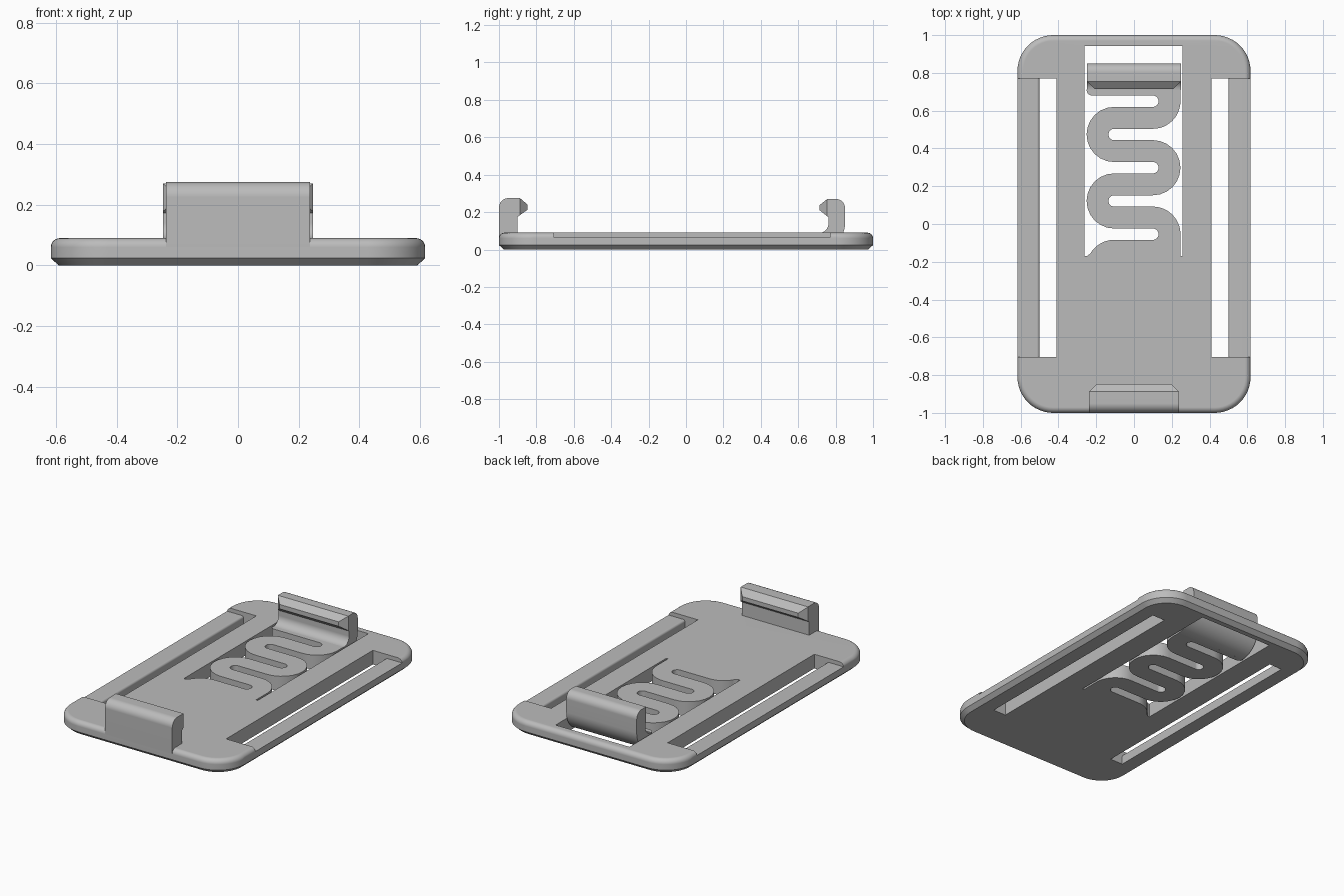
import bpy, bmesh
from math import sin, cos, pi, radians
from mathutils import Vector

cube = bpy.data.objects.get("Cube")
if cube:
    bpy.data.objects.remove(cube, do_unlink=True)

grey = bpy.data.materials.new("plain_grey")
grey.use_nodes = True
grey.diffuse_color = (0.5, 0.5, 0.5, 1)
grey.node_tree.nodes["Principled BSDF"].inputs["Base Color"].default_value = (0.5, 0.5, 0.5, 1)

THICK = 0.09
HALF_X = 0.617


def arc(cx, cy, r, a0, a1, steps=12):
    """Points on an arc, angles in degrees."""
    angles = [radians(a0 + (a1 - a0) * i / steps) for i in range(steps + 1)]
    return [(cx + r * cos(a), cy + r * sin(a)) for a in angles]


def add_prism(bm, points, axis, lo, hi):
    """Extrude a closed 2D outline along an axis; returns its vertices."""
    place = {"x": lambda p, h: (h, p[0], p[1]),
             "y": lambda p, h: (p[0], h, p[1]),
             "z": lambda p, h: (p[0], p[1], h)}[axis]
    a = [bm.verts.new(place(p, lo)) for p in points]
    b = [bm.verts.new(place(p, hi)) for p in points]
    bm.faces.new(a)
    bm.faces.new(b[::-1])
    n = len(points)
    for i in range(n):
        j = (i + 1) % n
        bm.faces.new((a[j], a[i], b[i], b[j]))


def finish(bm, name):
    bmesh.ops.recalc_face_normals(bm, faces=bm.faces)
    mesh = bpy.data.meshes.new(name)
    bm.to_mesh(mesh)
    bm.free()
    mesh.materials.append(grey)
    obj = bpy.data.objects.new(name, mesh)
    bpy.context.collection.objects.link(obj)
    return obj


def activate(obj):
    bpy.ops.object.select_all(action="DESELECT")
    obj.select_set(True)
    bpy.context.view_layer.objects.active = obj


def prism(name, points, axis, lo, hi):
    bm = bmesh.new()
    add_prism(bm, points, axis, lo, hi)
    return finish(bm, name)


def cut(obj, cutter):
    cutter.hide_render = True
    mod = obj.modifiers.new("cut", "BOOLEAN")
    mod.operation = "DIFFERENCE"
    mod.solver = "EXACT"
    mod.object = cutter
    activate(obj)
    bpy.ops.object.modifier_apply(modifier=mod.name)
    bpy.data.objects.remove(cutter, do_unlink=True)


def rounded_rect(inset):
    r = 0.19 - inset
    x, y = HALF_X - 0.19, 1 - 0.19
    return (arc(x, y, r, 0, 90) + arc(-x, y, r, 90, 180)
            + arc(-x, -y, r, 180, 270) + arc(x, -y, r, 270, 360))


# Base plate: chamfered below, rounded above
layers = [(0, 0.026), (0.024, 0)]
layers += [(z, 0.03 - c) for c, z in arc(0, 0.06, 0.03, 0, 90, 6)]
bm = bmesh.new()
rings = [[bm.verts.new((x, y, z)) for x, y in rounded_rect(inset)] for z, inset in layers]
for low, high in zip(rings, rings[1:]):
    for i in range(len(low)):
        j = (i + 1) % len(low)
        bm.faces.new((low[i], low[j], high[j], high[i]))
bm.faces.new(rings[0][::-1])
bm.faces.new(rings[-1])
plate = finish(bm, "base_plate")

# Window around the spring
cut(plate, prism("window_cutter", [(-0.262, -0.17), (0.258, -0.17), (0.258, 0.942), (-0.262, 0.942)],
                 "z", -0.1, 0.2))

# Strap slots, leaving lowered side bars with a rounded inner edge
slot = [(0.41, -0.1), (0.5, -0.1)] + arc(0.514, 0.051, 0.014, 180, 90, 6)
slot += [(0.7, 0.065), (0.7, 0.2), (0.41, 0.2)]
for side in (1, -1):
    cut(plate, prism("slot_cutter", [(side * x, z) for x, z in slot], "y", -0.705, 0.77))

# Serpentine spring outline: right edge upwards, then left edge downwards
LEFT, RIGHT = -0.105, 0.1
OUT, GAP, PITCH = 0.146, 0.03, 0.176
turn = [-0.054 + PITCH * i for i in range(5)]
outline = [(0.246, -0.17)] + arc(RIGHT, turn[0], OUT, 0, 90)
outline += arc(LEFT, turn[1], GAP, 270, 90)
outline += arc(RIGHT, turn[2], OUT, -90, 90)
outline += arc(LEFT, turn[3], GAP, 270, 90)
outline += arc(RIGHT, turn[4], OUT, -90, 0)
outline += [(0.246, 0.711), (-0.251, 0.711)]
outline += arc(-0.221, turn[4] + GAP + 0.03, 0.03, 182, 270, 6)
for i in (4, 2):
    outline += arc(RIGHT, turn[i], GAP, 90, -90)
    outline += arc(LEFT, turn[i - 1], OUT, 90, 270)
outline += arc(RIGHT, turn[0], GAP, 90, -90)
outline += arc(LEFT, turn[0] - GAP - OUT, OUT, 90, 150)
outline += [(-0.25, -0.17)]
spring = prism("serpentine_spring", outline, "z", 0, THICK)


def hook(name, stem, tip, half, tip_y, facing):
    """Hook with a tapered nose; facing is the y direction of the nose."""
    bm = bmesh.new()
    add_prism(bm, tip, "x", -half, half)
    bmesh.ops.recalc_face_normals(bm, faces=bm.faces)
    for side in (1, -1):
        bmesh.ops.bisect_plane(bm, geom=bm.verts[:] + bm.edges[:] + bm.faces[:],
                               plane_co=(side * (half - 0.04), tip_y, 0),
                               plane_no=Vector((side, facing, 0)).normalized(), clear_outer=True)
        bmesh.ops.holes_fill(bm, edges=bm.edges[:])
    add_prism(bm, stem, "x", -half, half)
    return finish(bm, name)


# Fixed front hook
front_stem = [(-0.9, 0.06), (-0.9, 0.275)] + arc(-0.95, 0.225, 0.05, 90, 180, 6) + [(-1, 0.06)]
front_tip = [(-0.9, 0.175), (-0.9, 0.275), (-0.888, 0.275), (-0.847, 0.24), (-0.847, 0.213)]
front_hook = hook("front_hook", front_stem, front_tip, 0.237, -0.847, 1)

# Sprung back hook, bending up from the spring
back_stem = arc(0.71, 0.14, 0.14, -90, 0) + arc(0.803, 0.223, 0.047, 0, 90, 6)
back_stem += [(0.762, 0.27)] + arc(0.71, 0.14, 0.052, 0, -90, 8)
back_tip = [(0.762, 0.172), (0.762, 0.27), (0.755, 0.27), (0.715, 0.238), (0.715, 0.21)]
back_hook = hook("back_hook", back_stem, back_tip, 0.248, 0.715, -1)

# Smooth the rounded surfaces, keep flats flat
for obj in (plate, spring, front_hook, back_hook):
    activate(obj)
    bpy.ops.object.shade_smooth_by_angle(angle=radians(24))
    mod = obj.modifiers.new("flat_normals", "WEIGHTED_NORMAL")
    mod.keep_sharp = True
